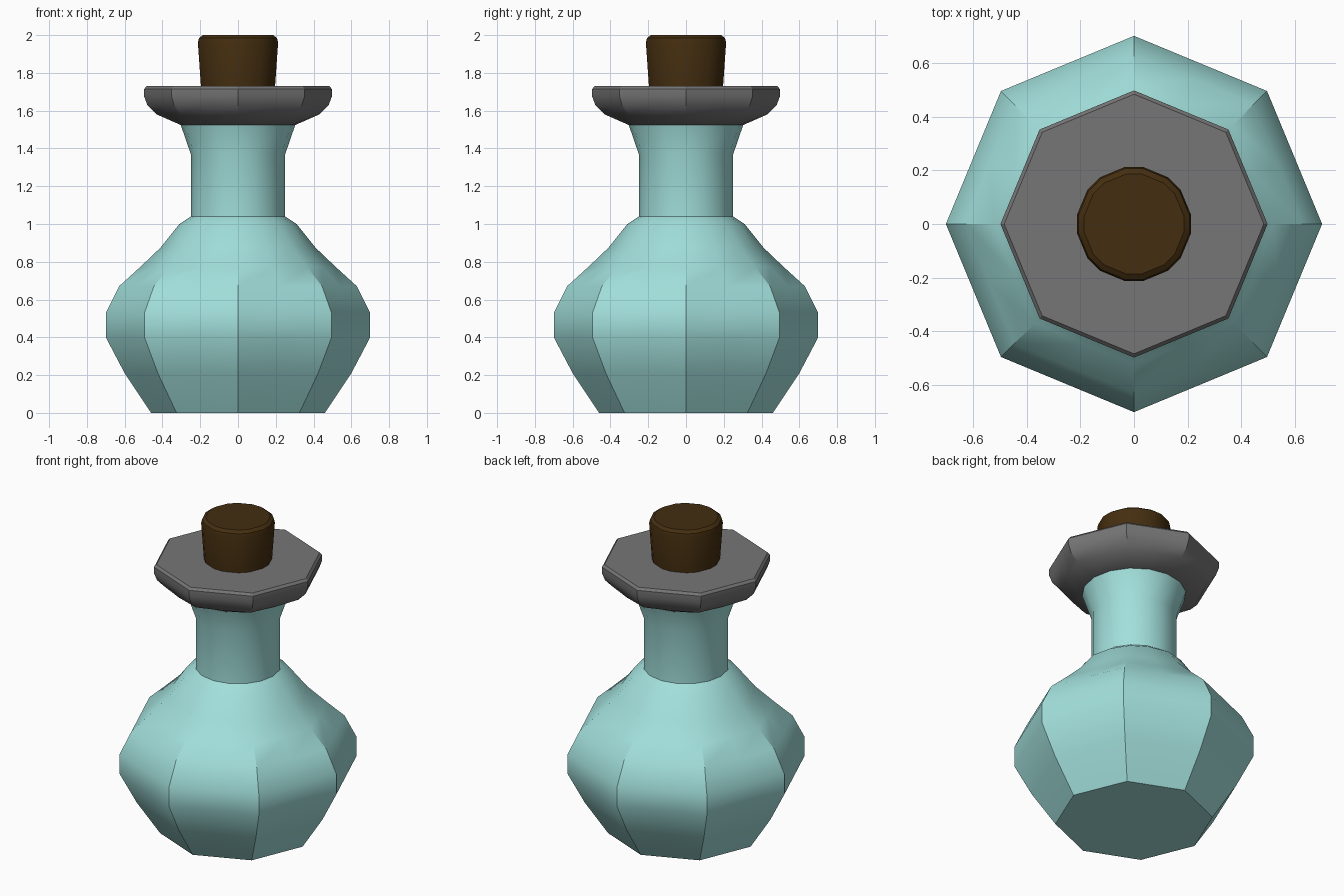
import bpy
import bmesh
from math import cos, sin, radians

cube = bpy.data.objects.get("Cube")
if cube:
    bpy.data.objects.remove(cube, do_unlink=True)


def material(name, rgb):
    mat = bpy.data.materials.new(name)
    mat.use_nodes = True
    color = (*rgb, 1)
    mat.diffuse_color = color
    mat.node_tree.nodes["Principled BSDF"].inputs["Base Color"].default_value = color
    return mat


def ring_point(i, roundness):
    """Unit ring of 16 points: octagon at roundness 0, circle at 1."""
    angle = radians(22.5 * i)
    flat = cos(radians(22.5))
    r = 1 if i % 2 == 0 else flat + (1 - flat) * roundness
    return r * cos(angle), r * sin(angle)


def chamfered_point(i, _):
    """Octagon with its corners cut off."""
    angle = radians(45 * (i // 2) + (9 if i % 2 else -9))
    return cos(angle), sin(angle)


def lathe(name, profile, mat, point=ring_point):
    """Skin a closed solid through (radius, height, roundness) rings."""
    bm = bmesh.new()
    rings = []
    for radius, z, roundness in profile:
        pts = [point(i, roundness) for i in range(16)]
        rings.append([bm.verts.new((radius * x, radius * y, z)) for x, y in pts])
    for low, high in zip(rings, rings[1:]):
        for i in range(16):
            j = (i + 1) % 16
            bm.faces.new((low[i], low[j], high[j], high[i]))
    bm.faces.new(rings[0][::-1])
    bm.faces.new(rings[-1])
    mesh = bpy.data.meshes.new(name)
    bm.to_mesh(mesh)
    bm.free()
    mesh.materials.append(mat)
    obj = bpy.data.objects.new(name, mesh)
    bpy.context.collection.objects.link(obj)
    bpy.ops.object.select_all(action="DESELECT")
    obj.select_set(True)
    bpy.context.view_layer.objects.active = obj
    bpy.ops.object.shade_smooth_by_angle(angle=radians(30))
    return obj


glass = material("teal glass", (0.36, 0.74, 0.71))
metal = material("grey metal", (0.18, 0.18, 0.18))
cork = material("brown cork", (0.058, 0.027, 0.005))

# Flask: faceted belly flowing into a round, flared neck
lathe("flask", [
    (0.46, 0, 0), (0.6, 0.21, 0), (0.7, 0.4, 0), (0.7, 0.53, 0),
    (0.63, 0.67, 0), (0.52, 0.77, 0.1), (0.41, 0.875, 0.4),
    (0.31, 1.0, 0.85), (0.25, 1.04, 1), (0.25, 1.37, 1), (0.305, 1.53, 1),
], glass)

# Octagonal collar with a rounded underside
lathe("collar", [
    (0.305, 1.525, 1), (0.43, 1.58, 0.3), (0.48, 1.63, 0),
    (0.497, 1.675, 0), (0.497, 1.715, 0), (0.483, 1.73, 0),
], metal)

# Tapered stopper with softened corners and top rim
lathe("stopper", [
    (0.198, 1.72, 0), (0.215, 1.96, 0), (0.209, 1.985, 0), (0.188, 2.0, 0),
], cork, chamfered_point)
